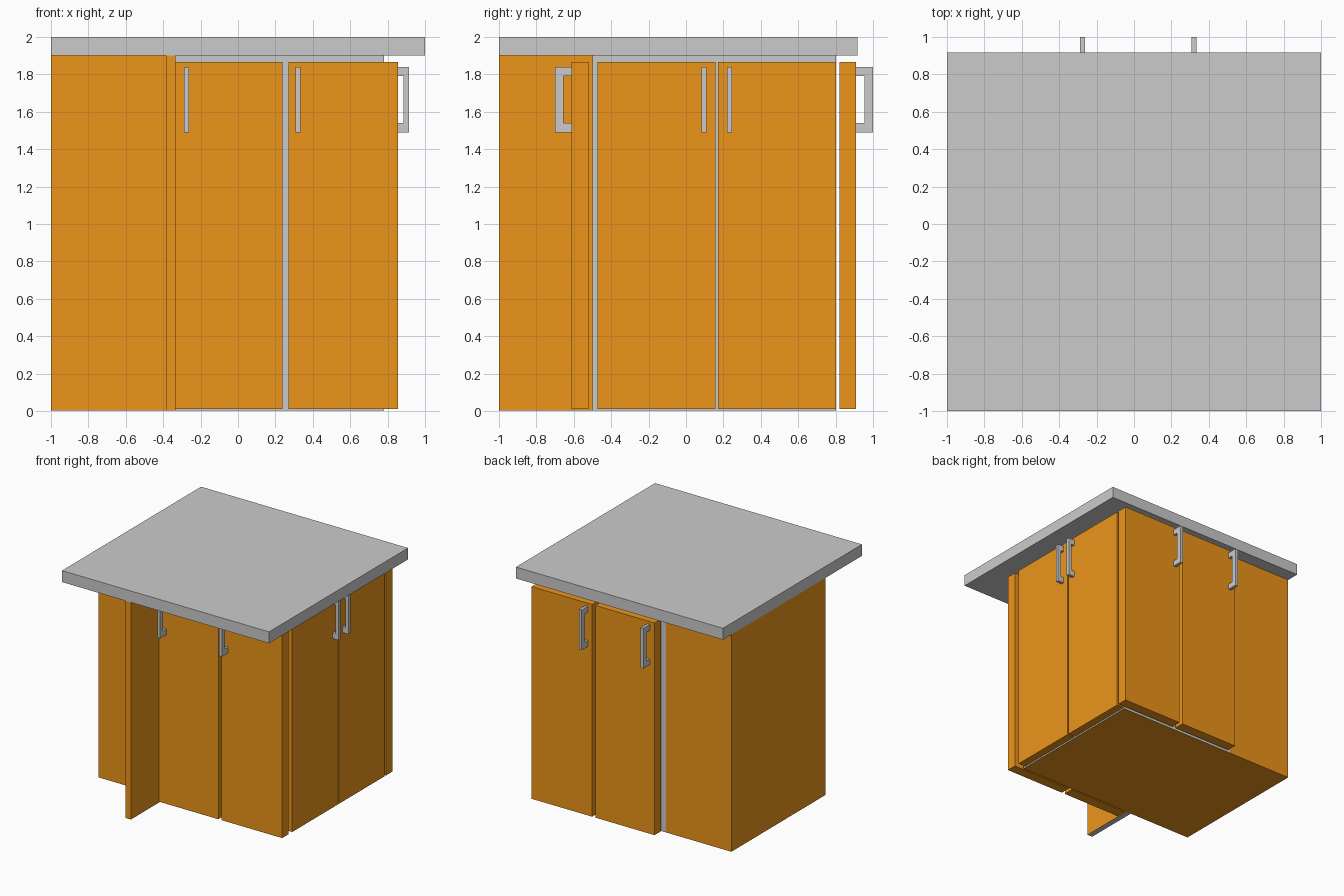
import bpy, bmesh
from mathutils import Vector, Matrix

if "Cube" in bpy.data.objects:
    bpy.data.objects.remove(bpy.data.objects["Cube"])

wood = bpy.data.materials.new("wood")
wood.diffuse_color = (0.84, 0.30, 0.01, 1)
wood.use_nodes = True
wood.node_tree.nodes["Principled BSDF"].inputs["Base Color"].default_value = wood.diffuse_color
grey = bpy.data.materials.new("plain_grey")
grey.diffuse_color = (0.8, 0.8, 0.8, 1)
grey.use_nodes = True
grey.node_tree.nodes["Principled BSDF"].inputs["Base Color"].default_value = grey.diffuse_color


def finish(name, bm, mats=()):
    bmesh.ops.recalc_face_normals(bm, faces=bm.faces)
    me = bpy.data.meshes.new(name)
    bm.to_mesh(me)
    bm.free()
    for m in mats:
        me.materials.append(m)
    ob = bpy.data.objects.new(name, me)
    bpy.context.collection.objects.link(ob)
    return ob


def box_mesh(lo, hi):
    lo, hi = Vector(lo), Vector(hi)
    bm = bmesh.new()
    bmesh.ops.create_cube(bm, size=1, matrix=Matrix.Translation((lo + hi) / 2)
                          @ Matrix.Diagonal((*(hi - lo), 1)))
    return bm


def handle(name, place):
    """U-shaped pull; place(depth 0..1, width -1..1, z) gives a point."""
    prof = [(0, 1.49), (1, 1.49), (1, 1.84), (0, 1.84),
            (0, 1.79), (.5, 1.79), (.5, 1.54), (0, 1.54)]
    bm = bmesh.new()
    a = [bm.verts.new(place(d, -1, z)) for d, z in prof]
    b = [bm.verts.new(place(d, 1, z)) for d, z in prof]
    n = len(prof)
    bm.faces.new(a)
    bm.faces.new(b[::-1])
    for i in range(n):
        j = (i + 1) % n
        bm.faces.new((a[i], b[i], b[j], a[j]))
    finish(name, bm)


# countertop
finish("countertop", box_mesh((-1, -1, 1.9), (1, .918, 2)))

# carcass: wooden left end and underside, grey behind the doors
bm = box_mesh((-1, -.5, .004), (.78, .802, 1.9))
bmesh.ops.bisect_plane(bm, geom=bm.verts[:] + bm.edges[:] + bm.faces[:],
                       plane_co=(-.37, 0, 0), plane_no=(1, 0, 0))
bm.normal_update()
for f in bm.faces:
    c = f.calc_center_median()
    f.material_index = 0 if c.x < -.37 or f.normal.z < -.5 else 1
finish("carcass", bm, (wood, grey))

# support panel under the front overhang, with a grey foot edge
bm = box_mesh((-.385, -1, .004), (-.335, -.5, 1.9))
bm.normal_update()
for f in bm.faces:
    f.material_index = 1 if f.normal.z < -.5 else 0
finish("support_panel", bm, (wood, grey))

# doors and handles on the front and back
Z0, Z1 = .012, 1.865
for side, y0, y1, y2 in (("front", -.522, -.612, -.7), ("back", .82, .91, 1.0)):
    for tag, x0, x1, hx in (("left", -.333, .238, -.276), ("right", .27, .855, .321)):
        finish(f"{side}_{tag}_door",
               box_mesh((x0, min(y0, y1), Z0), (x1, max(y0, y1), Z1)), (wood,))
        handle(f"{side}_{tag}_handle",
               lambda d, w, z: (hx + .013 * w, y1 + (y2 - y1) * d, z))

# doors and handles on the right side
for tag, y0, y1, hy in (("near", -.473, .158, .096), ("far", .17, .802, .233)):
    finish(f"side_{tag}_door", box_mesh((.785, y0, Z0), (.855, y1, Z1)), (wood,))
    handle(f"side_{tag}_handle", lambda d, w, z: (.855 + .06 * d, hy + .014 * w, z))
